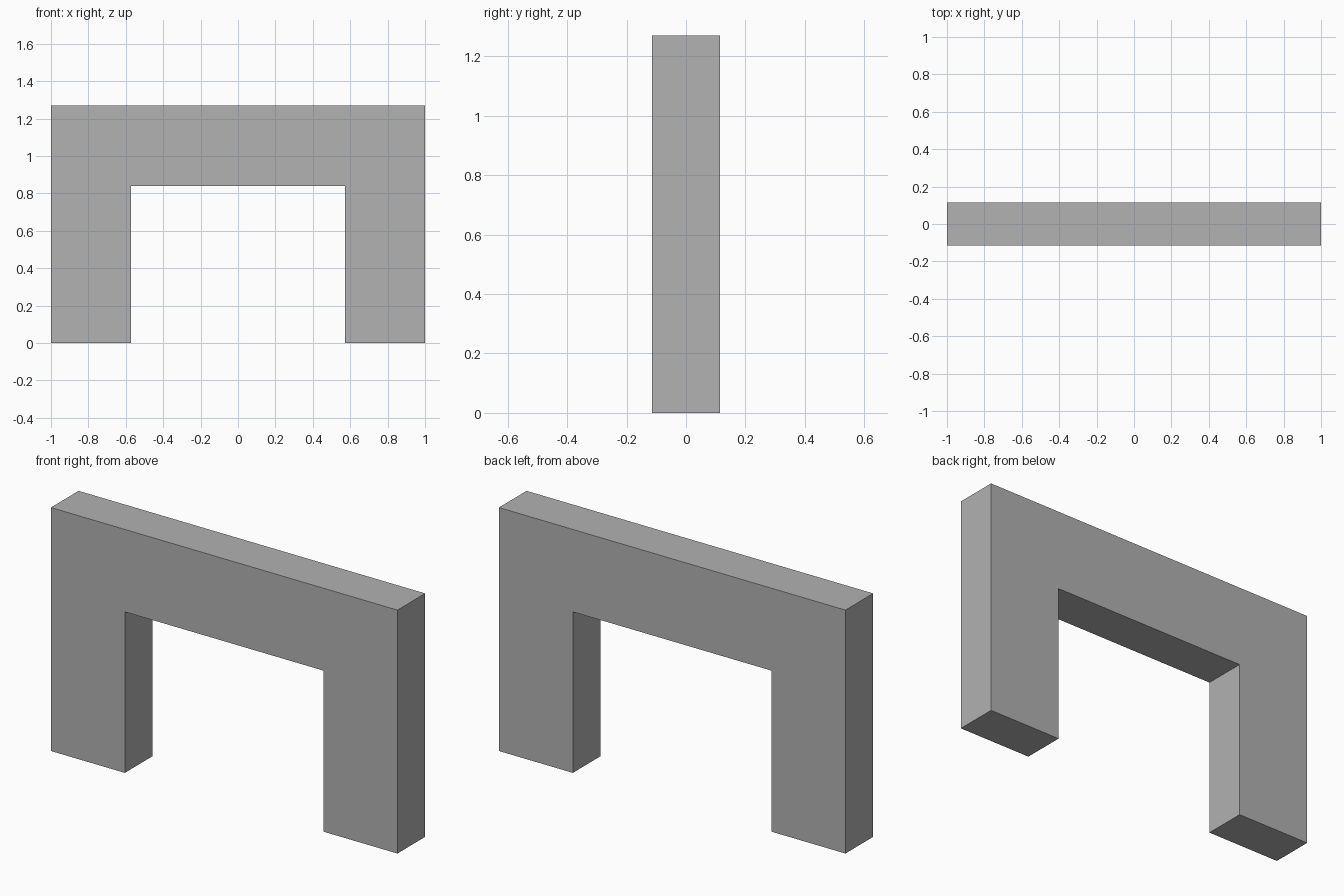
import bpy
import bmesh

cube = bpy.data.objects.get("Cube")
if cube:
    bpy.data.objects.remove(cube, do_unlink=True)

WIDTH, DEPTH, HEIGHT = 2.0, 0.228, 1.27
OPENING_HALF, OPENING_TOP = 0.573, 0.84

# Plain grey finish
grey = bpy.data.materials.new("plain grey")
grey.use_nodes = True
colour = (0.445, 0.445, 0.445, 1)
grey.diffuse_color = colour
bsdf = next(n for n in grey.node_tree.nodes if n.type == 'BSDF_PRINCIPLED')
bsdf.inputs["Base Color"].default_value = colour

# Gateway outline: right half, mirrored to the left
half = [(OPENING_HALF, OPENING_TOP), (OPENING_HALF, 0), (WIDTH / 2, 0), (WIDTH / 2, HEIGHT)]
outline = half + [(-x, z) for x, z in reversed(half)]

# Extrude the outline through the wall thickness
bm = bmesh.new()
face = bm.faces.new([bm.verts.new((x, -DEPTH / 2, z)) for x, z in outline])
extruded = bmesh.ops.extrude_face_region(bm, geom=[face], use_keep_orig=True)
moved = [v for v in extruded["geom"] if isinstance(v, bmesh.types.BMVert)]
bmesh.ops.translate(bm, verts=moved, vec=(0, DEPTH, 0))
bmesh.ops.recalc_face_normals(bm, faces=bm.faces)

mesh = bpy.data.meshes.new("gateway_frame")
bm.to_mesh(mesh)
bm.free()
mesh.materials.append(grey)
bpy.context.collection.objects.link(bpy.data.objects.new("gateway_frame", mesh))
